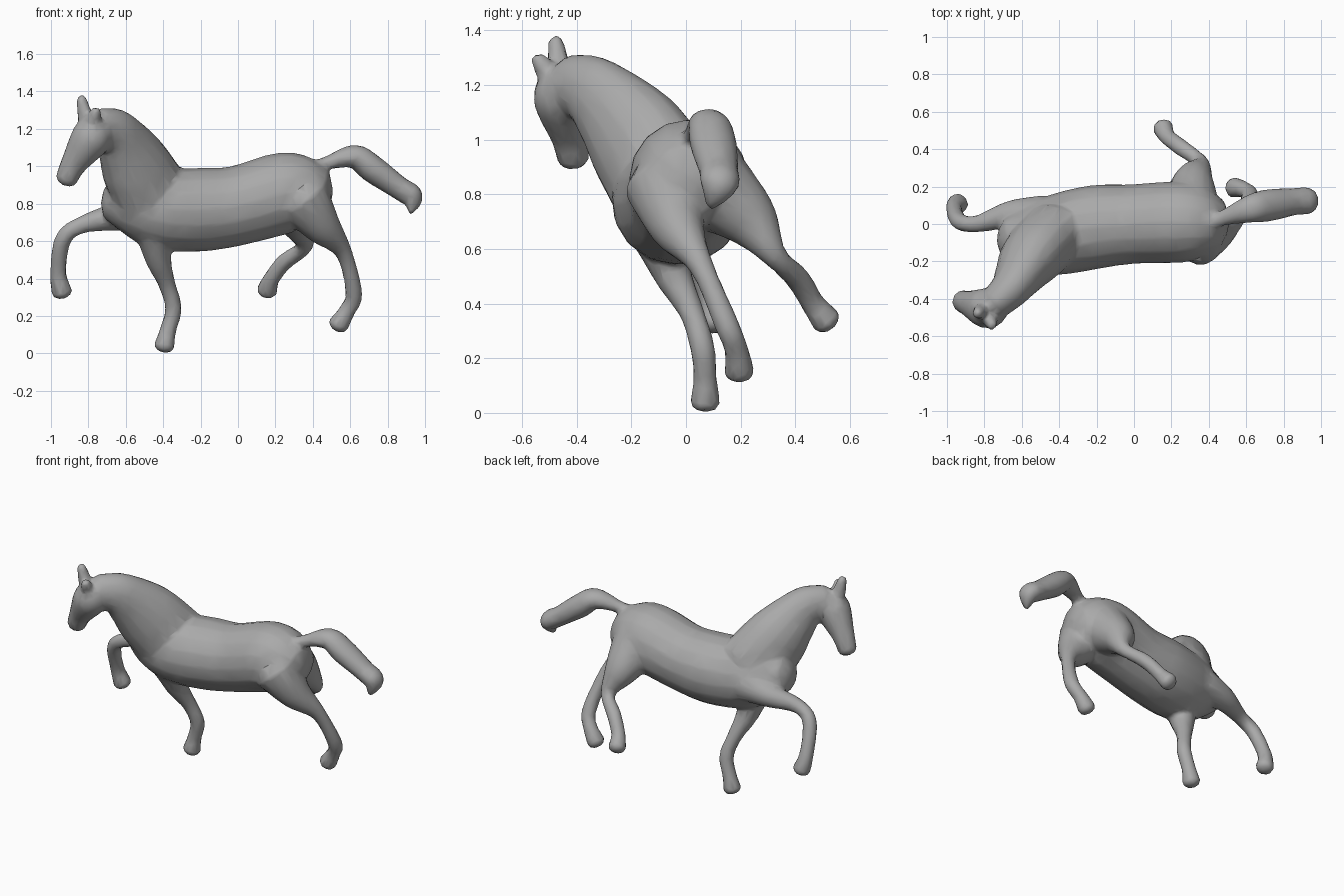
import bpy, bmesh, math
from mathutils import Vector

cube = bpy.data.objects.get("Cube")
if cube:
    bpy.data.objects.remove(cube, do_unlink=True)

SIDES, STEPS = 16, 5
bm = bmesh.new()


def blend(a, b, c, d, t):
    """Smooth interpolation between b and c."""
    return (b * 2 + (c - a) * t + (a * 2 - b * 5 + c * 4 - d) * t * t
            + (b * 3 - a - c * 3 + d) * t ** 3) / 2


def add_tube(*stations, tall=1.0):
    """Round-ended tube through stations (x, y, z, radius); tall stretches its section."""
    points = [Vector(station[:3]) for station in stations]
    radii = [station[3] for station in stations]
    last = len(points) - 1
    path = []
    for i in range(last):
        near = (max(i - 1, 0), i, i + 1, min(i + 2, last))
        for step in range(STEPS):
            path.append([blend(*(values[j] for j in near), step / STEPS)
                         for values in (points, radii)])
    path.append([points[last], radii[last]])

    def cap(end, before):
        centre, radius = end
        out = (centre - before[0]).normalized()
        return [[centre + out * radius * 0.6 * math.sin(angle), radius * math.cos(angle)]
                for angle in (0.7, 1.3)]

    path = cap(path[0], path[1])[::-1] + path + cap(path[-1], path[-2])

    # carry the section along the path without twisting it
    up, rings = Vector((0, 0, 1)), []
    for i, (centre, radius) in enumerate(path):
        ahead = path[min(i + 1, len(path) - 1)][0]
        along = (ahead - path[max(i - 1, 0)][0]).normalized()
        up = (up - along * up.dot(along)).normalized()
        side = along.cross(up)
        angles = [math.tau * k / SIDES for k in range(SIDES)]
        rings.append([bm.verts.new(centre + side * radius * math.cos(angle)
                                   + up * radius * tall * math.sin(angle))
                      for angle in angles])
    for ring, following in zip(rings, rings[1:]):
        for k in range(SIDES):
            bm.faces.new((ring[k - 1], ring[k], following[k], following[k - 1]))
    bm.faces.new(rings[0])
    bm.faces.new(rings[-1])


def add_leg(thickness, *joints):
    """Leg tapering from the body through knee, cannon and fetlock to the hoof."""
    radii = (thickness, thickness * 0.66, 0.046, 0.045, 0.044, 0.057)
    add_tube(*[(*joint, radius) for joint, radius in zip(joints, radii)])


def add_ear(base, tip):
    """Ear narrowing from base to tip."""
    base, tip = Vector(base), Vector(tip)
    add_tube(*[(*base.lerp(tip, t), 0.042 - 0.015 * t * t) for t in (0, 0.5, 1)])


# barrel from rump to chest
add_tube((.4, 0, .85, .175), (.26, .01, .86, .217), (0, 0, .79, .213),
         (-.2, -.015, .768, .224), (-.4, -.055, .77, .218), (-.54, -.08, .8, .188),
         (-.65, -.08, .82, .135))

# arched neck
add_tube((-.45, -.07, .83, .18), (-.55, -.18, 1.0, .165), (-.61, -.27, 1.11, .132),
         (-.665, -.35, 1.18, .106), (-.75, -.43, 1.2, .088), tall=1.25)

# head from poll to muzzle
add_tube((-.75, -.445, 1.21, .09), (-.79, -.45, 1.145, .108),
         (-.88, -.425, 1.01, .07), (-.918, -.412, .93, .06))

# ears
add_ear((-.81, -.46, 1.23), (-.838, -.478, 1.365))
add_ear((-.78, -.49, 1.22), (-.758, -.545, 1.3))

# planted foreleg
add_leg(.105, (-.45, -.1, .66), (-.425, -.045, .5), (-.38, .02, .37),
        (-.345, .06, .24), (-.375, .07, .12), (-.395, .07, .037))

# raised foreleg
add_leg(.115, (-.5, .04, .76), (-.66, .05, .73), (-.84, 0, .685),
        (-.935, .015, .61), (-.962, .085, .43), (-.94, .11, .325))

# left hind leg
add_leg(.165, (.3, .08, .84), (.32, .23, .71), (.355, .325, .575),
        (.25, .41, .49), (.18, .465, .4), (.155, .515, .335))

# right hind leg
add_leg(.155, (.34, -.07, .83), (.45, -.03, .68), (.565, .055, .54),
        (.62, .15, .32), (.585, .185, .23), (.535, .195, .15))

# flowing tail, broader than it is deep
add_tube((.38, 0, .98, .06), (.47, .03, 1.015, .042), (.62, .08, 1.052, .075),
         (.72, .1, .985, .087), (.86, .12, .885, .073), (.93, .12, .835, .072),
         (.925, .09, .755, .02), tall=.85)

bmesh.ops.recalc_face_normals(bm, faces=bm.faces)
mesh = bpy.data.meshes.new("horse")
bm.to_mesh(mesh)
bm.free()
horse = bpy.data.objects.new("horse", mesh)
bpy.context.collection.objects.link(horse)

# one plain grey
grey = bpy.data.materials.new("stone grey")
grey.use_nodes = True
colour = (.4, .4, .4, 1)
grey.diffuse_color = colour
grey.node_tree.nodes["Principled BSDF"].inputs["Base Color"].default_value = colour
mesh.materials.append(grey)

# fuse the parts into one skin, soften the joins, then thin to a sculpted surface
fuse = horse.modifiers.new("fuse", 'REMESH')
fuse.mode = 'VOXEL'
fuse.voxel_size = 0.012
fuse.use_smooth_shade = True
soften = horse.modifiers.new("soften", 'SMOOTH')
soften.factor = 0.5
soften.iterations = 8
thin = horse.modifiers.new("thin", 'DECIMATE')
thin.ratio = 0.08
